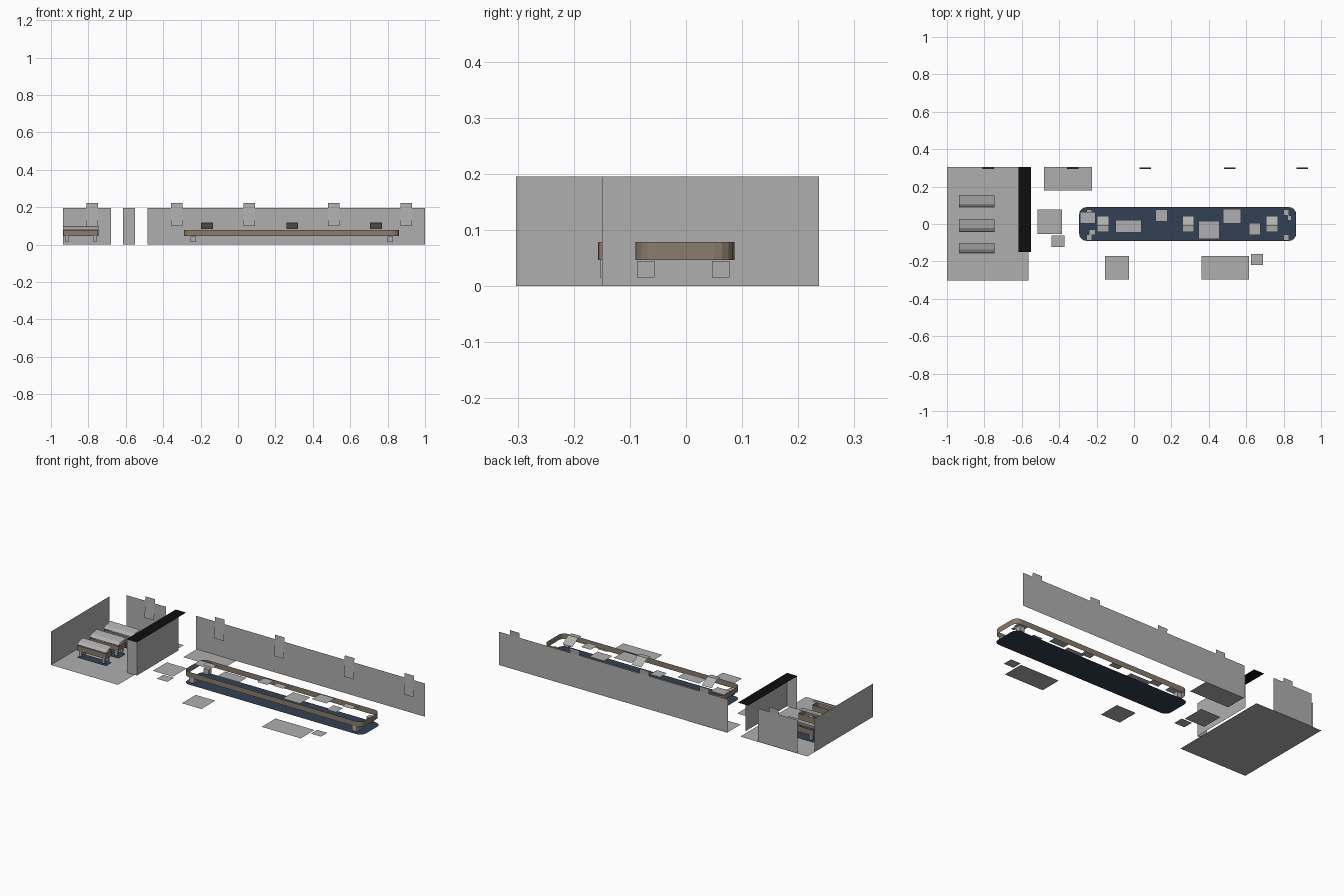
import bpy, math

if "Cube" in bpy.data.objects:
    bpy.data.objects.remove(bpy.data.objects["Cube"])


def material(name, rgb):
    m = bpy.data.materials.new(name)
    m.diffuse_color = (*rgb, 1)
    m.use_nodes = True
    m.node_tree.nodes["Principled BSDF"].inputs["Base Color"].default_value = m.diffuse_color
    return m


GRAY = material("gray panel", (0.43, 0.43, 0.43))
BLUE = material("navy base", (0.032, 0.053, 0.088))
BROWN = material("brown band", (0.25, 0.20, 0.15))
BLACK = material("black strip", (0.004, 0.004, 0.004))


def mesh(name, verts, faces, mat):
    me = bpy.data.meshes.new(name)
    me.from_pydata(verts, [], faces)
    me.materials.append(mat)
    ob = bpy.data.objects.new(name, me)
    bpy.context.collection.objects.link(ob)
    return ob


def flat(name, x0, x1, y0, y1, z, mat=GRAY):
    return mesh(name, [(x0, y0, z), (x1, y0, z), (x1, y1, z), (x0, y1, z)],
                [(0, 1, 2, 3)], mat)


def strip(name, x0, x1, path, mat=GRAY):
    """Sheet spanning x0..x1 that follows a (y, z) path."""
    verts = [(x, y, z) for y, z in path for x in (x0, x1)]
    faces = [(2 * i, 2 * i + 1, 2 * i + 3, 2 * i + 2) for i in range(len(path) - 1)]
    return mesh(name, verts, faces, mat)


def side_wall(name, x, y0, y1, h):
    return mesh(name, [(x, y0, 0), (x, y1, 0), (x, y1, h), (x, y0, h)],
                [(0, 1, 2, 3)], GRAY)


def outline(x0, x1, y0, y1, r, n=4):
    """Rounded rectangle, counter-clockwise."""
    pts = []
    corners = [(x1 - r, y1 - r), (x0 + r, y1 - r), (x0 + r, y0 + r), (x1 - r, y0 + r)]
    for q, (cx, cy) in enumerate(corners):
        for k in range(n + 1):
            a = math.pi / 2 * (q + k / n)
            pts.append((cx + r * math.cos(a), cy + r * math.sin(a)))
    return pts


def band(name, pts, z0, z1):
    n = len(pts)
    verts = [(x, y, z0) for x, y in pts] + [(x, y, z1) for x, y in pts]
    faces = [(i, (i + 1) % n, n + (i + 1) % n, n + i) for i in range(n)]
    return mesh(name, verts, faces, BROWN)


def box(name, cx, cy, w, d, z0, z1):
    bpy.ops.mesh.primitive_cube_add(size=1, location=(cx, cy, (z0 + z1) / 2))
    ob = bpy.context.object
    ob.name = name
    ob.scale = (w, d, z1 - z0)
    ob.data.materials.append(GRAY)


H = 0.195

# Floor plate and scattered floor tiles
flat("floor_plate", -1, -0.565, -0.303, 0.305, 0)
for x0, x1, y0, y1 in [(-.48, -.225, .18, .305), (-.515, -.385, -.053, .077),
                       (-.44, -.372, -.122, -.062), (-.155, -.028, -.298, -.17),
                       (.362, .615, -.298, -.17), (.625, .69, -.218, -.16)]:
    flat("floor_tile", x0, x1, y0, y1, 0)

# Walls
side_wall("left_wall", -1, -0.303, 0.237, H)
side_wall("partition_side", -0.55, -0.15, 0.237, H)
strip("partition_front", -0.615, -0.55, [(-0.15, 0), (-0.15, H)])
strip("back_wall_short", -0.935, -0.68, [(0.303, 0), (0.303, H)])
strip("back_wall_long", -0.485, 1, [(0.303, 0), (0.303, H)])
flat("partition_top", -0.617, -0.55, -0.15, 0.305, H, BLACK)

# Tabs hung on the back walls, leaning slightly
for x in (-0.78, -0.328, 0.06, 0.512, 0.9):
    strip("wall_tab", x - 0.031, x + 0.031, [(0.293, 0.1), (0.301, 0.222)])

# Long island: base, floating band, corner feet
pts = outline(-0.293, 0.867, -0.09, 0.09, 0.038)
mesh("island_base", [(x, y, 0.003) for x, y in pts], [tuple(range(len(pts)))], BLUE)
band("island_band", outline(-0.29, 0.862, -0.09, 0.086, 0.035), 0.046, 0.078)
for x in (-0.24, 0.815):
    for y in (-0.072, 0.062):
        box("island_foot", x, y, 0.03, 0.031, 0.015, 0.045)
flat("small_sheet", 0.82, 0.842, 0.02, 0.045, 0.045)
flat("small_sheet", -0.24, -0.205, -0.058, -0.03, 0.045)

# Sheets lying on the island
for x0, x1, y0, y1 in [(-.29, -.205, .003, .065), (-.1, .04, -.045, .022),
                       (.115, .18, .013, .077), (.345, .457, -.08, .017),
                       (.475, .572, .003, .08), (.615, .677, -.06, .005)]:
    flat("island_sheet", x0, x1, y0, y1, 0.078)

# Bent sheets with a sloping back
for x in (-0.165, 0.29, 0.737):
    strip("bent_sheet", x - 0.032, x + 0.032,
          [(-0.042, 0.115), (-0.008, 0.118), (0.044, 0.085)])

# Three small tables: base, band, feet, lid with a sloped front
for y0, y1 in ((-0.157, -0.102), (-0.042, 0.028), (0.088, 0.155)):
    x0, x1 = -0.935, -0.745
    flat("table_base", x0, x1, y0, y1, 0.006, BLUE)
    band("table_band", outline(x0, x1, y0, y1, 0.008, 2), 0.046, 0.078)
    for x in (-0.915, -0.765):
        for y in (y0 + 0.01, y1 - 0.01):
            box("table_foot", x, y, 0.015, 0.012, 0.015, 0.046)
    strip("table_lid", x0, x1, [(y0 + 0.002, 0.08), (y0 + 0.02, 0.092), (y1, 0.1)])
